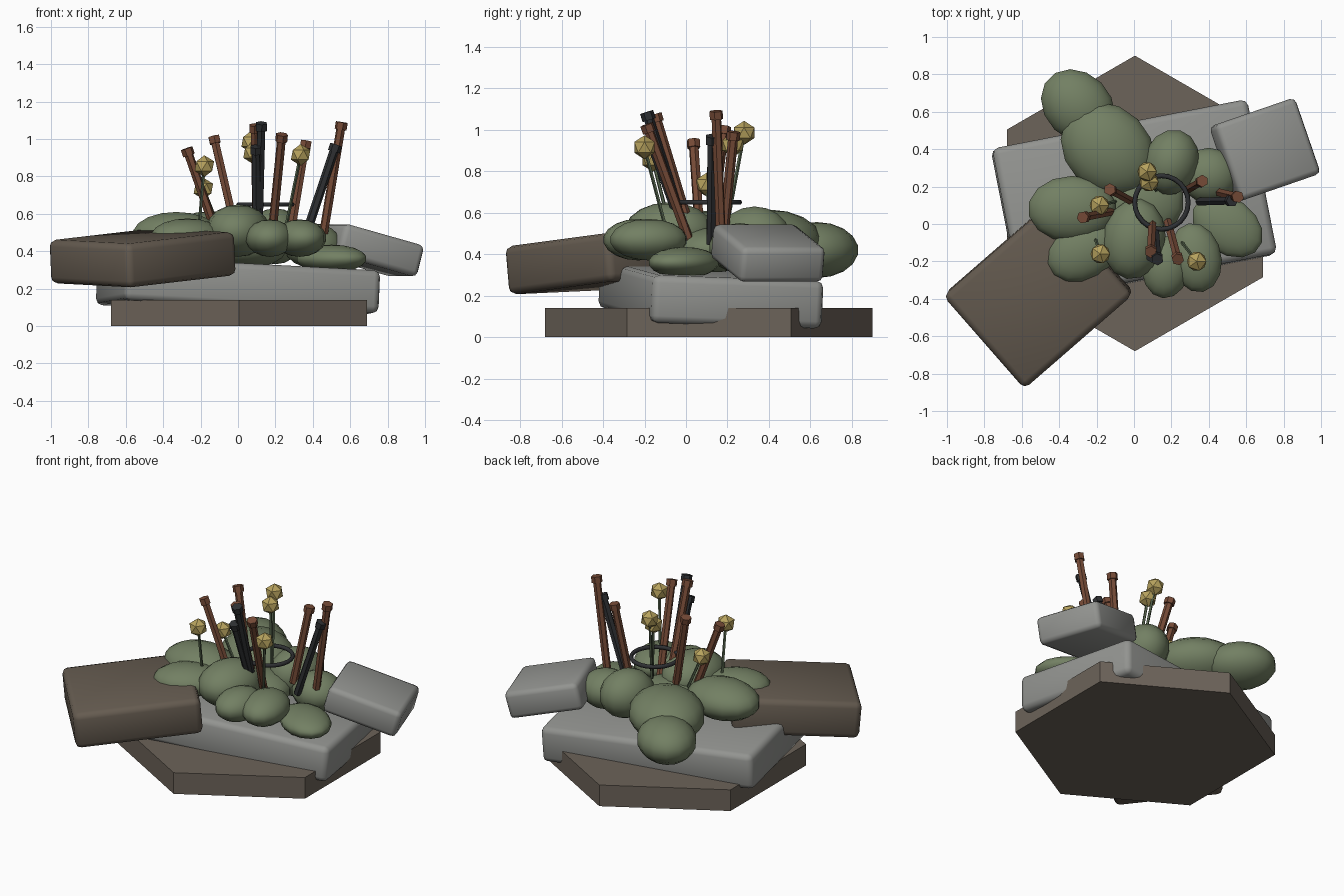
import bpy
import math
from mathutils import Vector

if "Cube" in bpy.data.objects:
    bpy.data.objects.remove(bpy.data.objects["Cube"], do_unlink=True)


def material(name, rgb):
    m = bpy.data.materials.new(name)
    m.use_nodes = True
    m.diffuse_color = (*rgb, 1)
    m.node_tree.nodes["Principled BSDF"].inputs["Base Color"].default_value = (*rgb, 1)
    return m


EARTH = material("earth_brown", (0.15, 0.125, 0.10))
DARK_STONE = material("dark_stone", (0.13, 0.105, 0.08))
GREY_STONE = material("grey_stone", (0.29, 0.295, 0.28))
MOSS = material("moss_green", (0.17, 0.215, 0.125))
RUST = material("rusty_iron", (0.18, 0.07, 0.038))
IRON = material("black_iron", (0.028, 0.03, 0.033))
YELLOW = material("flower_yellow", (0.47, 0.36, 0.11))
STEM = material("stem_green", (0.10, 0.14, 0.08))


def finish(name, mat, smooth=True):
    ob = bpy.context.object
    ob.name = name
    ob.data.materials.append(mat)
    if smooth:
        bpy.ops.object.shade_smooth()
    return ob


def stone(name, mat, loc, size, tilt, bevel):
    """Rounded block; tilt is in degrees."""
    bpy.ops.mesh.primitive_cube_add(size=1, location=loc)
    ob = bpy.context.object
    ob.scale = size
    bpy.ops.object.transform_apply(location=False, rotation=False, scale=True)
    ob.rotation_euler = [math.radians(a) for a in tilt]
    mod = ob.modifiers.new("rounding", 'BEVEL')
    mod.width = bevel
    mod.segments = 2
    finish(name, mat)


def rod(name, mat, start, end, radius, sides=6):
    a, b = Vector(start), Vector(end)
    d = b - a
    bpy.ops.mesh.primitive_cylinder_add(vertices=sides, radius=radius, depth=d.length,
                                        location=(a + b) / 2)
    bpy.context.object.rotation_mode = 'QUATERNION'
    bpy.context.object.rotation_quaternion = d.to_track_quat('Z', 'Y')
    finish(name, mat, False)


# Hexagonal ground plinth
bpy.ops.mesh.primitive_cylinder_add(vertices=6, radius=0.79, depth=0.14,
                                    location=(0.005, 0.11, 0.07))
finish("ground_plinth", EARTH, False)

# Stones
stone("base_slab", GREY_STONE, (0, 0.12, 0.205), (1.39, 0.84, 0.23), (-2, 3, 11), 0.035)
stone("dark_block", DARK_STONE, (-0.51, -0.375, 0.365), (0.77, 0.66, 0.235), (2, -5, 41), 0.035)
stone("leaning_block", GREY_STONE, (0.70, 0.395, 0.405), (0.47, 0.43, 0.175), (0, 15, 19), 0.03)

# Moss mounds: centre, half sizes, turn about z
mounds = [
    ((-0.30, 0.63, 0.42), (0.22, 0.18, 0.135), -45),
    ((-0.14, 0.40, 0.46), (0.28, 0.23, 0.155), -45),
    ((0.20, 0.33, 0.48), (0.15, 0.18, 0.15), -15),
    ((0.40, 0.26, 0.43), (0.16, 0.15, 0.12), 0),
    ((-0.33, 0.08, 0.49), (0.24, 0.18, 0.12), 0),
    ((-0.27, -0.14, 0.48), (0.21, 0.16, 0.095), 30),
    ((0.00, -0.08, 0.51), (0.17, 0.22, 0.14), -10),
    ((0.50, -0.01, 0.36), (0.21, 0.15, 0.075), -35),
    ((0.33, -0.18, 0.47), (0.14, 0.19, 0.10), 12),
    ((0.17, -0.23, 0.47), (0.13, 0.17, 0.10), -5),
    ((-0.31, -0.30, 0.42), (0.14, 0.11, 0.055), 0),
    ((0.05, 0.12, 0.42), (0.22, 0.20, 0.11), 0),
]
for i, (loc, half, turn) in enumerate(mounds):
    bpy.ops.mesh.primitive_uv_sphere_add(segments=14, ring_count=9, radius=1, location=loc)
    bpy.context.object.scale = half
    bpy.context.object.rotation_euler.z = math.radians(turn)
    finish(f"moss_mound_{i + 1}", MOSS)

# Iron spikes with hexagonal heads: foot, tip, material
spikes = [
    ((-0.10, 0.07, 0.45), (-0.275, 0.035, 0.95), RUST),
    ((-0.01, 0.12, 0.50), (-0.13, 0.185, 1.015), RUST),
    ((0.10, 0.05, 0.42), (0.09, -0.15, 1.075), RUST),
    ((0.17, 0.05, 0.37), (0.235, -0.19, 1.025), RUST),
    ((0.28, 0.18, 0.48), (0.365, 0.23, 0.99), RUST),
    ((0.45, 0.17, 0.45), (0.555, 0.145, 1.09), RUST),
    ((0.11, 0.00, 0.50), (0.125, -0.19, 1.085), IRON),
    ((0.10, 0.00, 0.48), (0.095, -0.175, 0.96), IRON),
    ((0.35, 0.12, 0.45), (0.525, 0.125, 0.97), IRON),
]
for i, (foot, tip, mat) in enumerate(spikes):
    axis = (Vector(tip) - Vector(foot)).normalized()
    rod(f"spike_shaft_{i + 1}", mat, foot, Vector(tip) - axis * 0.03, 0.024)
    rod(f"spike_head_{i + 1}", mat, Vector(tip) - axis * 0.04, tip, 0.033)

# Iron ring lying over the moss
bpy.ops.mesh.primitive_torus_add(major_radius=0.143, minor_radius=0.013, major_segments=24,
                                 minor_segments=6, location=(0.147, 0.115, 0.65))
finish("iron_ring", IRON)

# Ball flowers on thin stems: foot, head
flowers = [
    ((-0.21, -0.07, 0.50), (-0.18, -0.16, 0.855)),
    ((-0.10, 0.12, 0.52), (-0.185, 0.10, 0.735)),
    ((0.11, 0.20, 0.55), (0.07, 0.28, 0.985)),
    ((0.12, 0.18, 0.55), (0.08, 0.225, 0.925)),
    ((0.25, -0.09, 0.50), (0.335, -0.20, 0.915)),
]
for i, (foot, head) in enumerate(flowers):
    rod(f"flower_stem_{i + 1}", STEM, foot, head, 0.009, 5)
    bpy.ops.mesh.primitive_ico_sphere_add(subdivisions=1, radius=0.058, location=head)
    finish(f"flower_head_{i + 1}", YELLOW, False)
